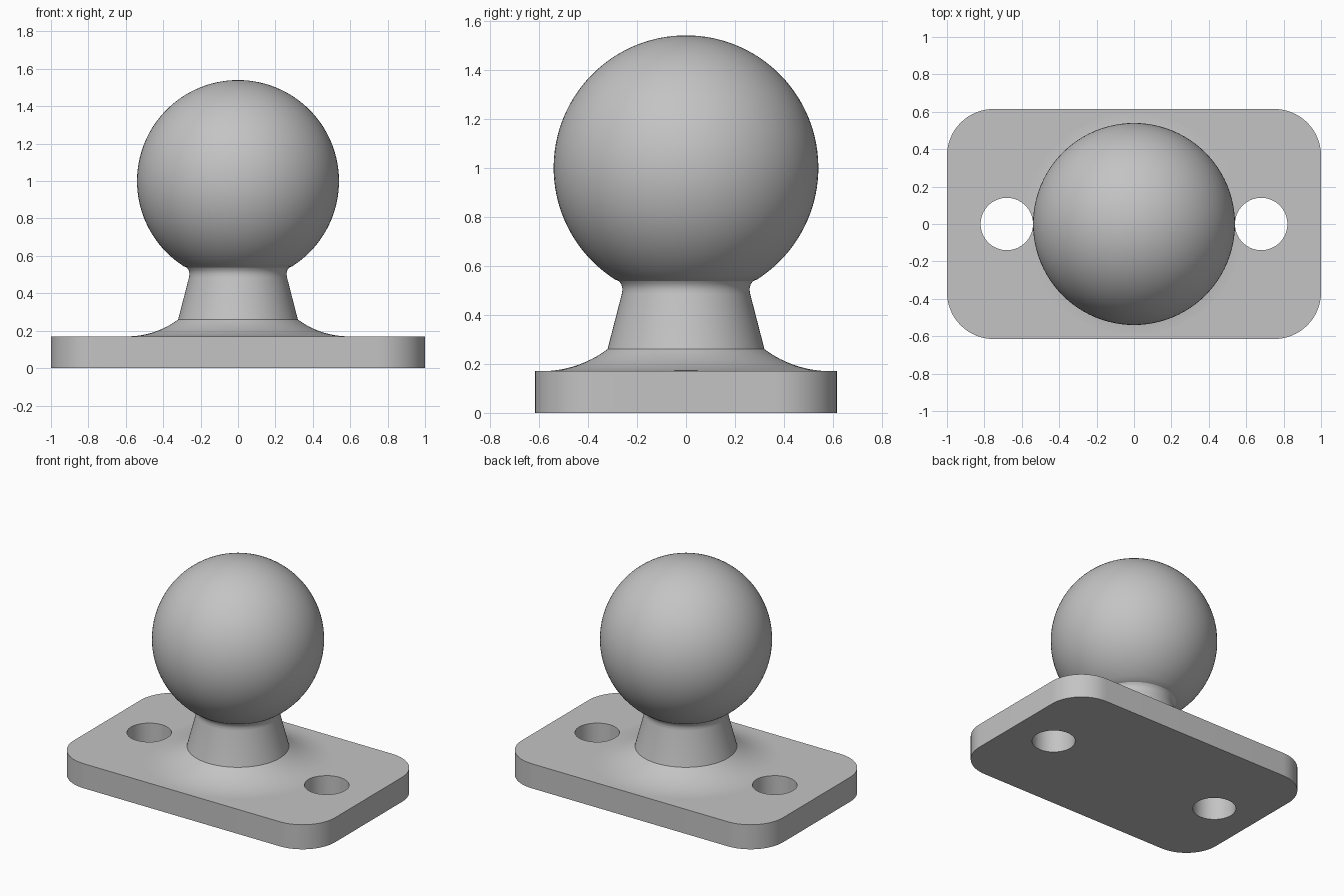
import bpy, bmesh
from math import sin, cos, pi, asin, atan2, radians

cube = bpy.data.objects.get("Cube")
if cube:
    bpy.data.objects.remove(cube, do_unlink=True)

grey = bpy.data.materials.new("plain grey")
grey.use_nodes = True
colour = (0.55, 0.55, 0.55, 1)
grey.diffuse_color = colour
grey.node_tree.nodes["Principled BSDF"].inputs["Base Color"].default_value = colour

PLATE_TOP = 0.17


def add_object(name, bm):
    bmesh.ops.recalc_face_normals(bm, faces=bm.faces)
    mesh = bpy.data.meshes.new(name)
    bm.to_mesh(mesh)
    bm.free()
    mesh.materials.append(grey)
    obj = bpy.data.objects.new(name, mesh)
    bpy.context.collection.objects.link(obj)
    return obj


def extrude_outline(name, outline, bottom, top):
    bm = bmesh.new()
    face = bm.faces.new([bm.verts.new((x, y, bottom)) for x, y in outline])
    grown = bmesh.ops.extrude_face_region(bm, geom=[face])["geom"]
    verts = [v for v in grown if isinstance(v, bmesh.types.BMVert)]
    bmesh.ops.translate(bm, verts=verts, vec=(0, 0, top - bottom))
    return add_object(name, bm)


def lathe(name, profile, steps=96):
    bm = bmesh.new()
    verts = [bm.verts.new((r, 0, z)) for r, z in profile]
    edges = [bm.edges.new(pair) for pair in zip(verts, verts[1:])]
    bmesh.ops.spin(bm, geom=verts + edges, cent=(0, 0, 0), axis=(0, 0, 1),
                   angle=2 * pi, steps=steps)
    bmesh.ops.remove_doubles(bm, verts=bm.verts, dist=0.0001)
    return add_object(name, bm)


# Base plate with rounded corners
half_x, half_y, corner = 1.0, 0.615, 0.25
outline = []
for quarter, (sx, sy) in enumerate([(1, 1), (-1, 1), (-1, -1), (1, -1)]):
    for i in range(17):
        a = (quarter + i / 16) * pi / 2
        outline.append((sx * (half_x - corner) + corner * cos(a),
                        sy * (half_y - corner) + corner * sin(a)))
base_plate = extrude_outline("base_plate", outline, 0, PLATE_TOP)

# Stem: flared foot, tapered neck and small collar under the ball
flare, foot_r, neck_r = 0.45, 0.59, 0.32
sweep = asin((foot_r - neck_r) / flare)
profile = [(0, PLATE_TOP - 0.01), (foot_r, PLATE_TOP - 0.01)]
for i in range(13):
    a = sweep * i / 12
    profile.append((foot_r - flare * sin(a), PLATE_TOP + flare * (1 - cos(a))))
profile += [(0.262, 0.485), (0.259, 0.505), (0.264, 0.525), (0.274, 0.538)]

# Ball on top of the stem
ball_r, ball_z = 0.54, 1.0
start = atan2(0.545 - ball_z, 0.289)
for i in range(49):
    a = start + (pi / 2 - start) * i / 48
    profile.append((ball_r * cos(a) if i < 48 else 0, ball_z + ball_r * sin(a)))
ball_stem = lathe("ball_stem", profile)

# Screw holes through the plate and the edge of the flare
for side in (-1, 1):
    circle = [(side * 0.68 + 0.14 * cos(2 * pi * i / 64), 0.14 * sin(2 * pi * i / 64))
              for i in range(64)]
    cutter = extrude_outline("hole_cutter", circle, -0.1, 0.3)
    cutter.hide_render = True
    for part in (base_plate, ball_stem):
        mod = part.modifiers.new("screw_hole", "BOOLEAN")
        mod.operation = "DIFFERENCE"
        mod.solver = "EXACT"
        mod.object = cutter
        bpy.context.view_layer.objects.active = part
        bpy.ops.object.modifier_apply(modifier=mod.name)
    bpy.data.objects.remove(cutter, do_unlink=True)

# Smooth curved surfaces, sharp rims
bpy.ops.object.select_all(action="DESELECT")
for part in (base_plate, ball_stem):
    part.select_set(True)
bpy.context.view_layer.objects.active = base_plate
bpy.ops.object.shade_smooth_by_angle(angle=radians(30))
